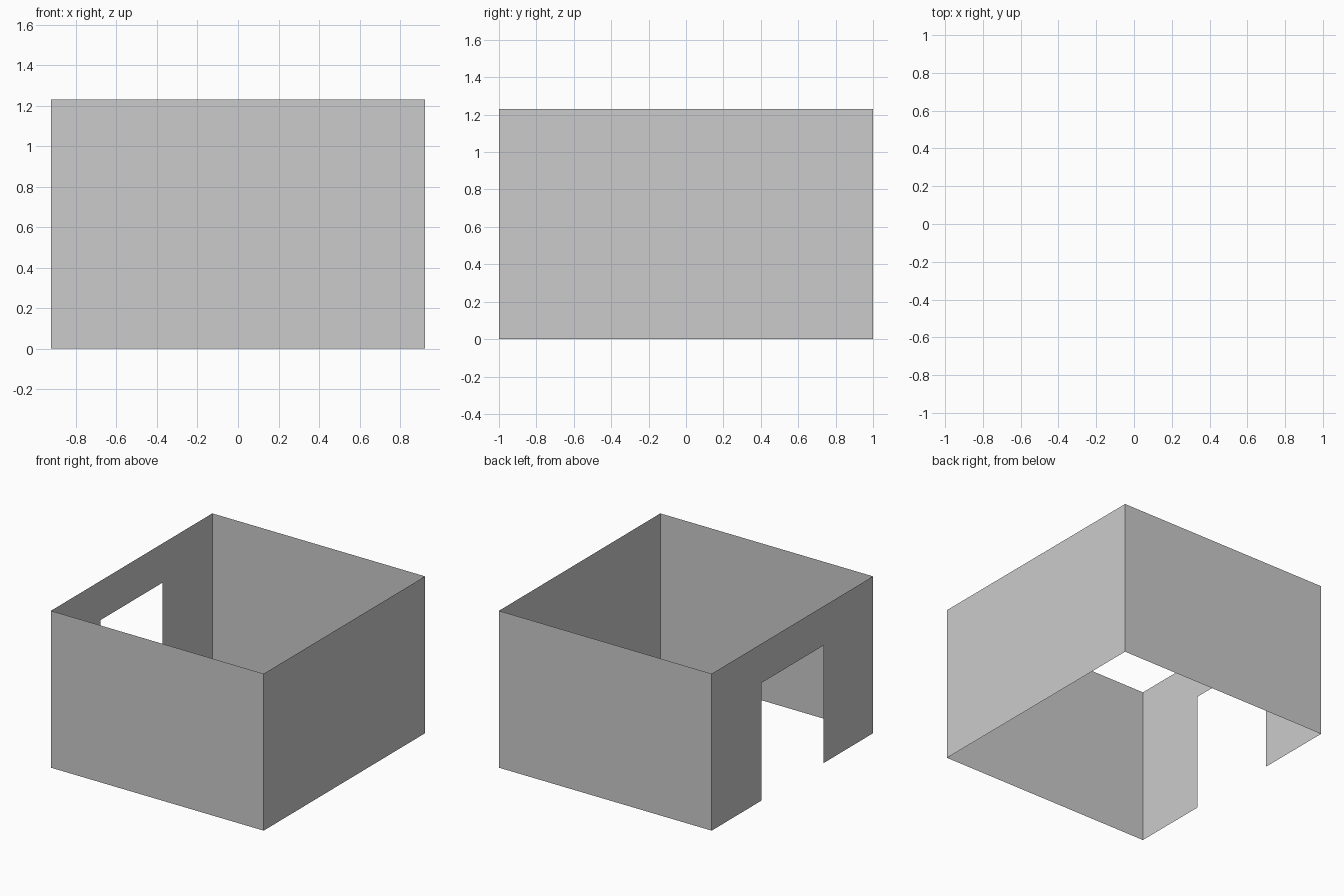
import bpy

if "Cube" in bpy.data.objects:
    bpy.data.objects.remove(bpy.data.objects["Cube"])

U = 1 / 13                      # grid module of the design
X, Y, H = 12 * U, 13 * U, 16 * U
DOOR_HALF, DOOR_H = 5 * U, 12 * U


def wall(name, outline):
    """Single-sheet wall from one outline polygon."""
    mesh = bpy.data.meshes.new(name)
    mesh.from_pydata(outline, [], [range(len(outline))])
    obj = bpy.data.objects.new(name, mesh)
    bpy.context.collection.objects.link(obj)
    return obj


# Plain walls
wall("front_wall", [(-X, -Y, 0), (X, -Y, 0), (X, -Y, H), (-X, -Y, H)])
wall("back_wall", [(X, Y, 0), (-X, Y, 0), (-X, Y, H), (X, Y, H)])
wall("right_wall", [(X, -Y, 0), (X, Y, 0), (X, Y, H), (X, -Y, H)])

# Left wall with a doorway open to the ground
half = [(Y, H), (Y, 0), (DOOR_HALF, 0), (DOOR_HALF, DOOR_H)]
profile = half + [(-y, z) for y, z in reversed(half)]
wall("left_doorway_wall", [(-X, y, z) for y, z in profile])
